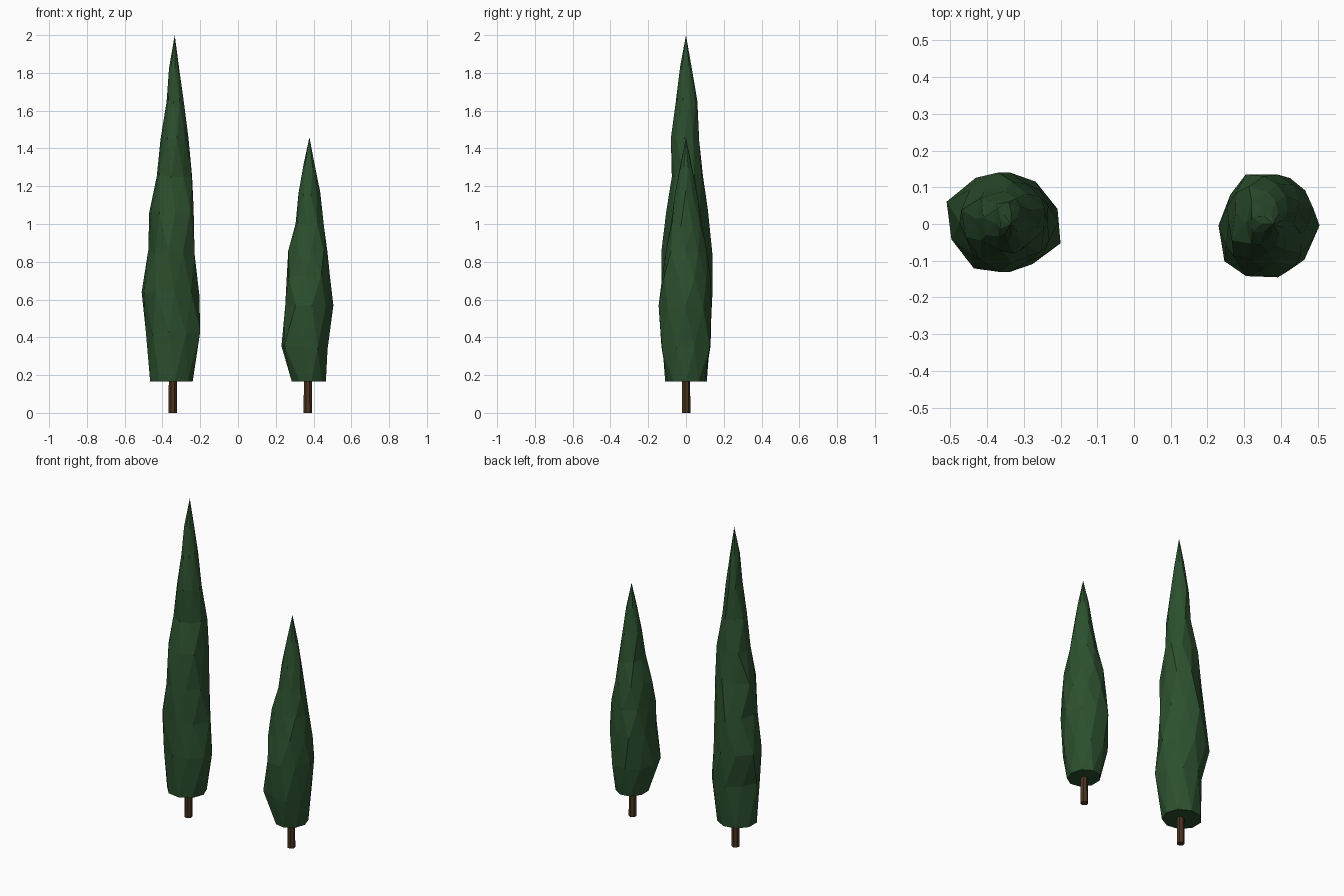
import bpy, bmesh, math, random

if "Cube" in bpy.data.objects:
    bpy.data.objects.remove(bpy.data.objects["Cube"])


def material(name, color):
    m = bpy.data.materials.new(name)
    m.diffuse_color = (*color, 1)
    m.use_nodes = True
    m.node_tree.nodes["Principled BSDF"].inputs["Base Color"].default_value = m.diffuse_color
    return m


LEAF = material("dark_green", (0.025, 0.08, 0.028))
BARK = material("bark", (0.07, 0.034, 0.014))


def finish(bm, name, mat):
    bmesh.ops.recalc_face_normals(bm, faces=bm.faces)
    me = bpy.data.meshes.new(name)
    bm.to_mesh(me)
    bm.free()
    me.materials.append(mat)
    ob = bpy.data.objects.new(name, me)
    bpy.context.collection.objects.link(ob)


def fit(vals, lo, hi):
    a, b = min(vals), max(vals)
    return [lo + (v - a) / (b - a) * (hi - lo) for v in vals]


# Foliage: irregular rings fitted to (z, left, right, front, back), closed by a tip
def foliage(name, rings, tip, seed, sides=9):
    rng = random.Random(seed)
    bm = bmesh.new()
    loops = []
    for i, (z, xl, xr, yf, yb) in enumerate(rings):
        jit = 0.0 if i == 0 else 0.09
        polar = [(2 * math.pi * (k + 0.5 * (i % 2)) / sides,
                  1 + rng.uniform(-jit, jit)) for k in range(sides)]
        xs = fit([r * math.cos(a) for a, r in polar], xl, xr)
        ys = fit([r * math.sin(a) for a, r in polar], yf, yb)
        zj = 0 if i == 0 else 0.012
        loops.append([bm.verts.new((x, y, z + rng.uniform(-zj, zj)))
                      for x, y in zip(xs, ys)])
    bm.faces.new(loops[0])
    # Staggered rings joined by alternating triangles
    for i, (lo, up) in enumerate(zip(loops, loops[1:])):
        for k in range(sides):
            n = (k + 1) % sides
            if i % 2 == 0:
                bm.faces.new((lo[k], lo[n], up[k]))
                bm.faces.new((lo[n], up[n], up[k]))
            else:
                bm.faces.new((lo[k], up[n], up[k]))
                bm.faces.new((lo[k], lo[n], up[n]))
    top = bm.verts.new(tip)
    for k in range(sides):
        bm.faces.new((loops[-1][k], loops[-1][(k + 1) % sides], top))
    finish(bm, name, LEAF)


# Trunk: short post reaching slightly into the foliage
def trunk(name, x):
    bm = bmesh.new()
    bmesh.ops.create_cone(bm, cap_ends=True, segments=7, radius1=0.023,
                          radius2=0.022, depth=0.18)
    bmesh.ops.translate(bm, verts=bm.verts, vec=(x, 0, 0.09))
    finish(bm, name, BARK)


foliage("tall_foliage", [
    (0.165, -0.465, -0.24, -0.11, 0.11),
    (0.42, -0.488, -0.20, -0.13, 0.13),
    (0.63, -0.51, -0.205, -0.13, 0.14),
    (0.85, -0.475, -0.23, -0.13, 0.14),
    (1.07, -0.47, -0.235, -0.105, 0.115),
    (1.25, -0.43, -0.243, -0.075, 0.09),
    (1.45, -0.41, -0.262, -0.08, 0.07),
    (1.65, -0.378, -0.288, -0.055, 0.06),
    (1.83, -0.365, -0.312, -0.03, 0.03),
], (-0.335, 0, 2.0), 3)
trunk("tall_trunk", -0.345)

foliage("short_foliage", [
    (0.165, 0.285, 0.465, -0.10, 0.10),
    (0.35, 0.23, 0.475, -0.13, 0.13),
    (0.56, 0.25, 0.505, -0.145, 0.135),
    (0.72, 0.258, 0.488, -0.125, 0.13),
    (0.86, 0.266, 0.473, -0.105, 0.11),
    (1.00, 0.305, 0.455, -0.08, 0.085),
    (1.16, 0.32, 0.435, -0.06, 0.06),
    (1.31, 0.347, 0.408, -0.032, 0.032),
], (0.378, 0, 1.46), 8)
trunk("short_trunk", 0.37)
